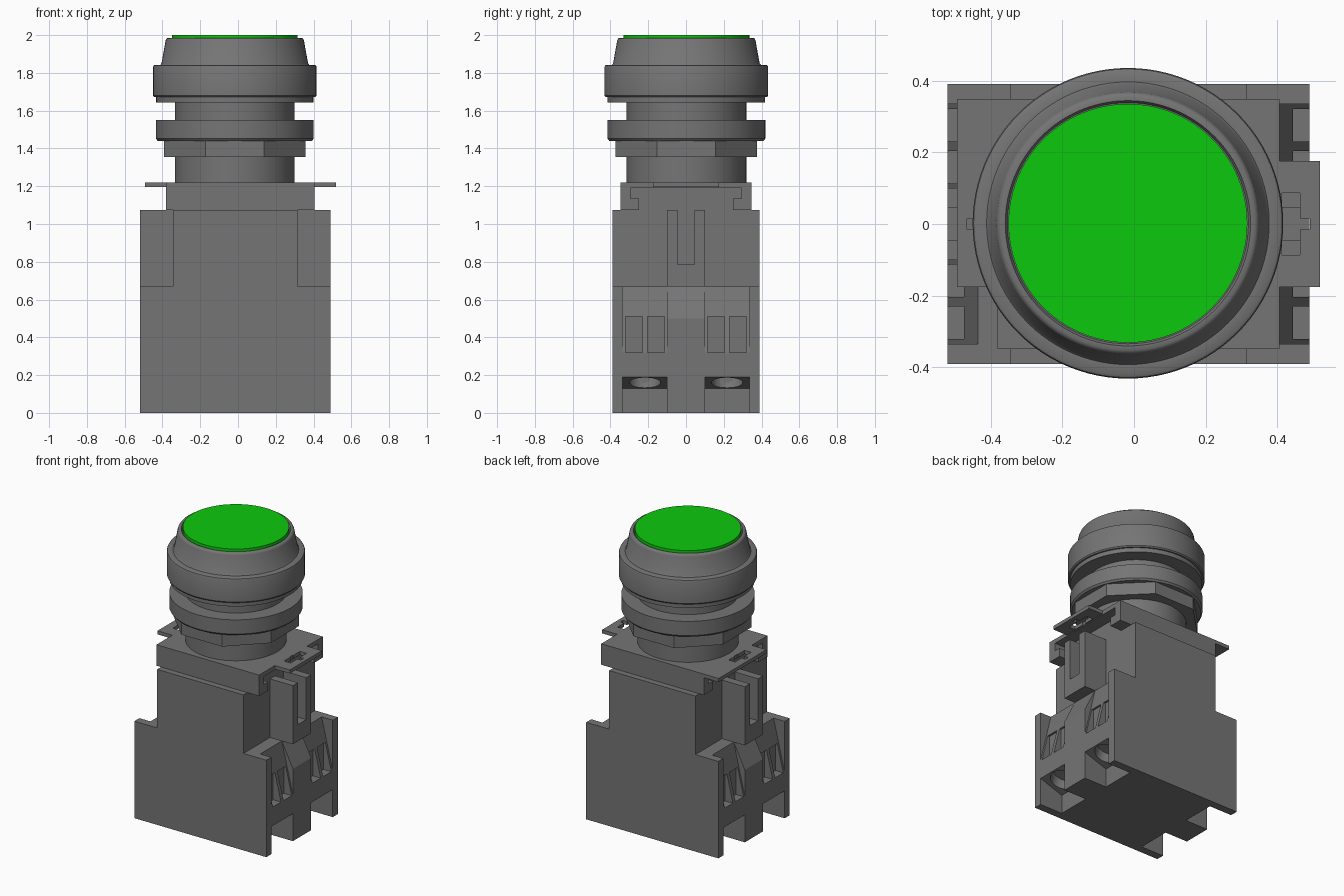
import bpy, bmesh, math
from mathutils import Matrix, Vector

cube = bpy.data.objects.get("Cube")
if cube:
    bpy.data.objects.remove(cube, do_unlink=True)

BODY_X = -0.015              # centre of the contact block
HEAD = (-0.017, 0.002)       # axis of the round head


def material(name, rgb):
    m = bpy.data.materials.new(name)
    m.use_nodes = True
    m.diffuse_color = (*rgb, 1)
    m.node_tree.nodes["Principled BSDF"].inputs["Base Color"].default_value = (*rgb, 1)
    return m


GREY = material("dark grey plastic", (0.178, 0.178, 0.178))
GREEN = material("bright green", (0.004, 0.584, 0.004))


def finish(name, bm, mat=GREY):
    bmesh.ops.recalc_face_normals(bm, faces=bm.faces)
    mesh = bpy.data.meshes.new(name)
    bm.to_mesh(mesh)
    bm.free()
    mesh.materials.append(mat)
    ob = bpy.data.objects.new(name, mesh)
    bpy.context.collection.objects.link(ob)
    return ob


def prism(name, profile, lo, hi, axis="y", flip=1, cx=0.0):
    """Extrude a profile: (x, z) points along y, or (y, z) points along x."""
    bm = bmesh.new()
    rings = []
    for t in (lo, hi):
        pts = [(a, t, z) if axis == "y" else (t, a, z) for a, z in profile]
        rings.append([bm.verts.new((cx + flip * x, y, z)) for x, y, z in pts])
    bm.faces.new(rings[0])
    bm.faces.new(rings[1])
    n = len(profile)
    for i in range(n):
        j = (i + 1) % n
        bm.faces.new((rings[0][i], rings[0][j], rings[1][j], rings[1][i]))
    return finish(name, bm)


def box(name, x, y, z, flip=1, cx=0.0):
    return prism(name, [(x[0], z[0]), (x[1], z[0]), (x[1], z[1]), (x[0], z[1])],
                 y[0], y[1], flip=flip, cx=cx)


def cylinder(name, r, depth, matrix, sides=64, mat=GREY):
    bm = bmesh.new()
    bmesh.ops.create_cone(bm, cap_ends=True, segments=sides, radius1=r, radius2=r,
                          depth=depth, matrix=matrix)
    return finish(name, bm, mat)


def cut(ob, cutters):
    bpy.context.view_layer.objects.active = ob
    for c in cutters:
        c.hide_render = True
        mod = ob.modifiers.new("cut", "BOOLEAN")
        mod.operation = "DIFFERENCE"
        mod.solver = "EXACT"
        mod.object = c
        bpy.ops.object.modifier_apply(modifier=mod.name)
        bpy.data.objects.remove(c, do_unlink=True)


def smooth(ob):
    bpy.ops.object.select_all(action="DESELECT")
    ob.select_set(True)
    bpy.context.view_layer.objects.active = ob
    bpy.ops.object.shade_smooth_by_angle(angle=math.radians(35))


def lathe(name, profile, mat=GREY, sides=96):
    """Spin (radius, z) points that start and end on the axis."""
    bm = bmesh.new()
    verts = [bm.verts.new((r, 0, z)) for r, z in profile]
    edges = [bm.edges.new(p) for p in zip(verts, verts[1:])]
    bmesh.ops.spin(bm, geom=verts + edges, cent=(0, 0, 0), axis=(0, 0, 1),
                   angle=math.tau, steps=sides)
    bmesh.ops.remove_doubles(bm, verts=bm.verts, dist=0.0001)
    bmesh.ops.translate(bm, verts=bm.verts, vec=(*HEAD, 0))
    ob = finish(name, bm, mat)
    smooth(ob)
    return ob


# Contact block: stepped outer walls and core
CORE, SHELF, EDGE = 0.33, 0.42, 0.505
STEP, TOP = 0.67, 1.075
wall = [(-EDGE, 0), (EDGE, 0), (EDGE, STEP), (CORE, STEP), (CORE, TOP),
        (-CORE, TOP), (-CORE, STEP), (-EDGE, STEP)]
prism("front_wall", wall, -0.39, -0.335, cx=BODY_X)
prism("back_wall", wall, 0.335, 0.39, cx=BODY_X)
box("block_core", (-CORE, CORE), (-0.335, 0.335), (0, TOP), cx=BODY_X)

for side, s in (("left", 1), ("right", -1)):
    # Middle rib and the forked clip above it
    prism(side + "_rib", [(CORE, 0), (EDGE, 0), (EDGE, 0.5), (SHELF, STEP), (CORE, STEP)],
          -0.1, 0.1, flip=s, cx=BODY_X)
    fork = [(-0.1, STEP), (0.1, STEP), (0.1, TOP), (0.045, TOP), (0.045, 0.785),
            (-0.045, 0.785), (-0.045, TOP), (-0.1, TOP)]
    prism(side + "_fork_clip", fork, CORE, EDGE, axis="x", flip=s, cx=BODY_X)

    # Terminal bays with two wire openings and a screw hole below
    for end, e in (("back", 1), ("front", -1)):
        bay = prism(f"{side}_{end}_terminal_bay",
                    [(CORE, 0.13), (EDGE, 0.19), (EDGE, 0.32), (SHELF, STEP), (CORE, STEP)],
                    *sorted((e * 0.1, e * 0.335)), flip=s, cx=BODY_X)
        cutters = [box("opening_cutter", (0.445, 0.6), sorted((e * a, e * b)),
                       (0.32, 0.51), flip=s, cx=BODY_X)
                   for a, b in ((0.113, 0.203), (0.23, 0.32))]
        tilt = Matrix.Rotation(-s * math.atan2(0.06, EDGE - CORE), 4, "Y")
        place = Matrix.Translation((BODY_X + s * 0.417, e * 0.218, 0.16)) @ tilt
        cutters.append(cylinder("screw_cutter", 0.083, 0.14, place, 40))
        cut(bay, cutters)

# Mounting plate with hooked rails along front and back
MOUNT_X = (-0.38, 0.405)
box("mounting_plate", MOUNT_X, (-0.348, 0.348), (1.19, 1.22))
box("mount_filler", (-0.345, 0.315), (-0.295, 0.295), (TOP, 1.19))
for name, e in (("back_rail", 1), ("front_rail", -1)):
    rail = [(0.348, TOP), (0.25, TOP), (0.25, 1.135), (0.295, 1.135), (0.295, 1.19), (0.348, 1.19)]
    prism(name, [(e * y, z) for y, z in rail], *MOUNT_X, axis="x")

# Thin side tabs with cross-shaped slots
for name, s, y_range in (("left_tab", 1, (-0.175, 0.175)), ("right_tab", -1, (-0.175, 0.348))):
    tab = box(name, (0.392, 0.506), y_range, (1.195, 1.22), flip=s, cx=0.013)
    cut(tab, [box("slot_cutter", (0.4, 0.45), (-0.087, 0.087), (1.1, 1.3), flip=s, cx=0.013),
              box("slot_cutter", (0.394, 0.478), (-0.015, 0.015), (1.1, 1.3), flip=s, cx=0.013)])

# Round head: neck, octagonal nut, washer, gasket, bezel and button
lathe("threaded_neck", [(0, 1.21), (0.317, 1.21), (0.317, 1.68), (0, 1.68)])
cylinder("octagonal_nut", 0.406, 0.085,
         Matrix.Translation((*HEAD, 1.3975)) @ Matrix.Rotation(math.pi / 8, 4, "Z"), 8)
lathe("clamp_ring", [(0, 1.44), (0.408, 1.44), (0.418, 1.452), (0.418, 1.55), (0, 1.55)])
lathe("gasket", [(0, 1.642), (0.417, 1.642), (0.417, 1.675), (0, 1.675)])
lathe("bezel", [(0, 1.672), (0.427, 1.672), (0.433, 1.68), (0.433, 1.832), (0.43, 1.839),
                (0.423, 1.843), (0.394, 1.843), (0.388, 1.85), (0.366, 1.972), (0.362, 1.981),
                (0.354, 1.986), (0.342, 1.986), (0.336, 1.975), (0, 1.975)])
lathe("push_button", [(0, 1.97), (0.333, 1.97), (0.333, 2.0), (0, 2.0)], GREEN)
